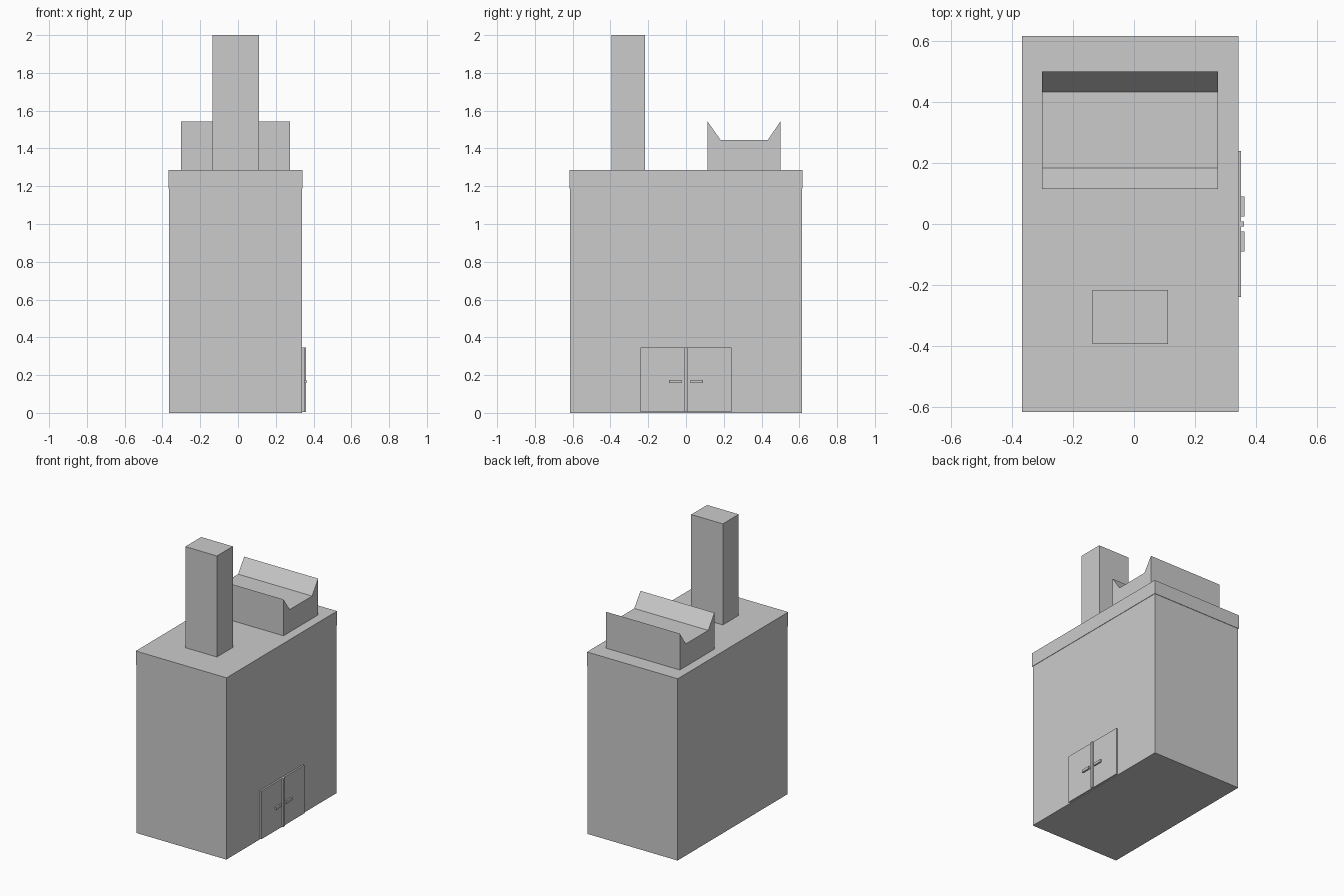
import bpy

if "Cube" in bpy.data.objects:
    bpy.data.objects.remove(bpy.data.objects["Cube"])


def prism(name, profile, x0, x1):
    """Extrude a (y, z) outline, listed counter-clockwise seen from +x, along x."""
    n = len(profile)
    verts = [(x, y, z) for x in (x0, x1) for y, z in profile]
    faces = [tuple(reversed(range(n))), tuple(range(n, 2 * n))]
    faces += [(i, (i + 1) % n, n + (i + 1) % n, n + i) for i in range(n)]
    mesh = bpy.data.meshes.new(name)
    mesh.from_pydata(verts, [], faces)
    obj = bpy.data.objects.new(name, mesh)
    bpy.context.collection.objects.link(obj)
    return obj


def box(name, x, y, z):
    """Box from (min, max) ranges."""
    return prism(name, [(y[0], z[0]), (y[1], z[0]), (y[1], z[1]), (y[0], z[1])], *x)


# Main block and the slightly overhanging roof band
box("building_body", (-0.364, 0.339), (-0.614, 0.614), (0, 1.187))
box("roof_band", (-0.367, 0.342), (-0.617, 0.617), (1.187, 1.286))

# Tall chimney
box("chimney", (-0.136, 0.111), (-0.394, -0.217), (1.286, 2.0))

# Rooftop unit with two raised, sloping lips
prism("rooftop_unit",
      [(0.114, 1.286), (0.5, 1.286), (0.5, 1.543), (0.433, 1.445),
       (0.183, 1.445), (0.114, 1.543)], -0.302, 0.276)

# Double door: leaves and handles on both sides of a centre strip
for side, s in (("left", -1), ("right", 1)):
    box(f"door_{side}", (0.339, 0.351), sorted((0, s * 0.24)), (0.004, 0.345))
    box(f"door_handle_{side}", (0.351, 0.362), sorted((s * 0.024, s * 0.09)), (0.157, 0.175))
box("door_centre_strip", (0.351, 0.36), (-0.009, 0.009), (0.004, 0.345))
